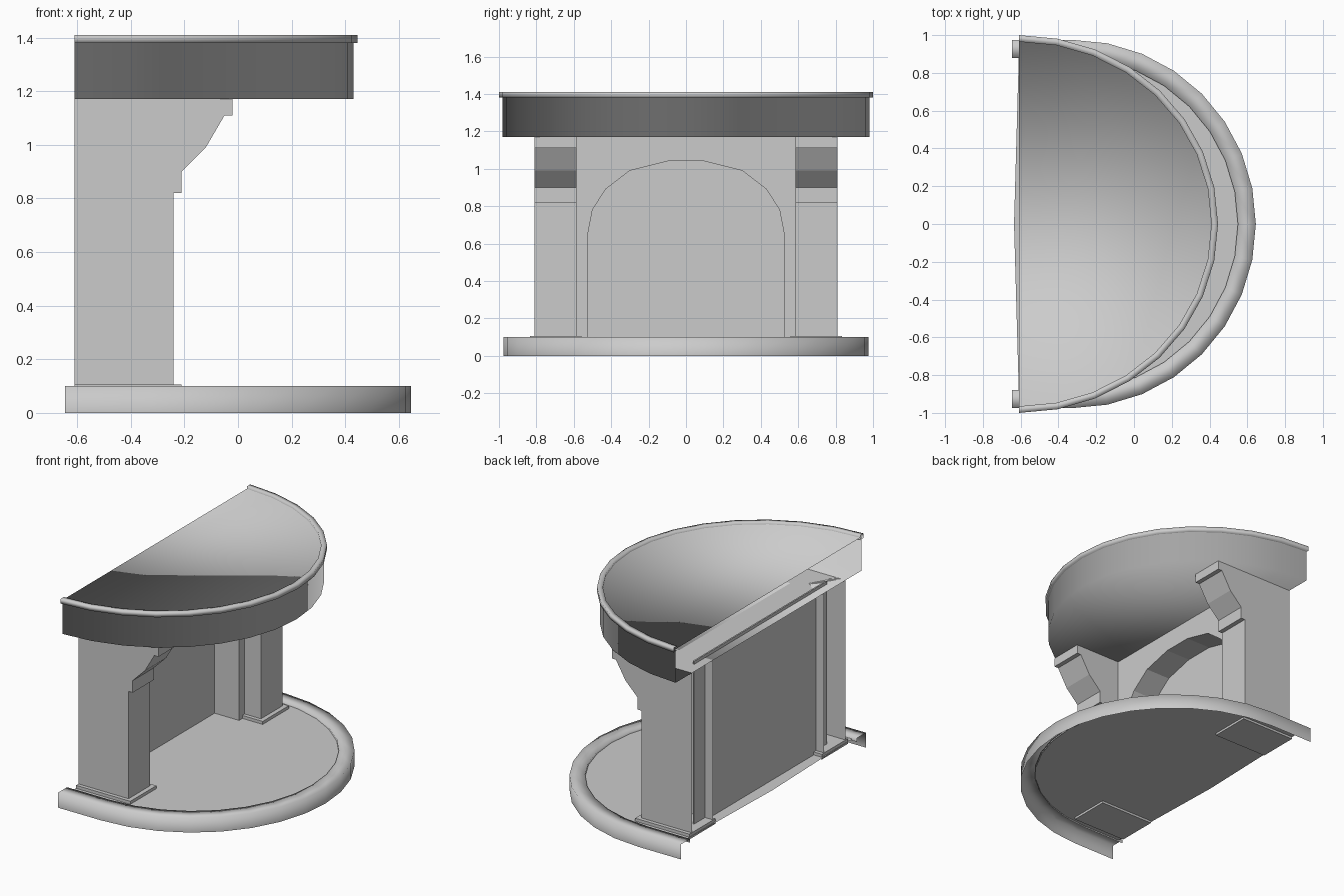
import bpy, bmesh
from math import sin, cos, pi

old = bpy.data.objects.get("Cube")
if old:
    bpy.data.objects.remove(old)

stone = bpy.data.materials.new("pale_grey_stone")
stone.use_nodes = True
GREY = (0.6, 0.6, 0.6, 1)
stone.diffuse_color = GREY
stone.node_tree.nodes["Principled BSDF"].inputs["Base Color"].default_value = GREY

BACK = -0.61
SEGMENTS = 16


def finish(name, bm, smooth=False, recalc=True):
    if recalc:
        bmesh.ops.recalc_face_normals(bm, faces=bm.faces[:])
    for f in bm.faces:
        f.smooth = smooth
    mesh = bpy.data.meshes.new(name)
    bm.to_mesh(mesh)
    bm.free()
    mesh.materials.append(stone)
    ob = bpy.data.objects.new(name, mesh)
    bpy.context.collection.objects.link(ob)
    return ob


def half_round(cx, rx, ry, tail=None):
    """Half ellipse from -y to +y bulging to +x, with optional straight tails."""
    pts = [(cx + rx * cos(a), ry * sin(a))
           for a in (-pi / 2 + pi * i / SEGMENTS for i in range(SEGMENTS + 1))]
    if tail is not None:
        pts = [(tail, -ry)] + pts + [(tail, ry)]
    return pts


def loft(bm, rows):
    """Skin a list of (outline, z) rows; returns the vertex rows."""
    rings = [[bm.verts.new((x, y, z)) for x, y in outline] for outline, z in rows]
    for low, high in zip(rings, rings[1:]):
        for j in range(len(low) - 1):
            bm.faces.new((low[j], low[j + 1], high[j + 1], high[j]))
    return rings


def prism(name, profile, axis, lo, hi, open_back=False):
    """Extrude a 2D profile (other horizontal axis, z) along x or y."""
    bm = bmesh.new()
    ends = []
    for d in (lo, hi):
        ends.append([bm.verts.new((d, u, z) if axis == "x" else (u, d, z))
                     for u, z in profile])
        bm.faces.new(ends[-1])
    n = len(profile)
    for i in range(n):
        k = (i + 1) % n
        if open_back and profile[i][0] == BACK and profile[k][0] == BACK:
            continue
        bm.faces.new((ends[0][i], ends[0][k], ends[1][k], ends[1][i]))
    return finish(name, bm)


def box(name, x0, x1, y0, y1, z0, z1):
    return prism(name, [(x0, z0), (x1, z0), (x1, z1), (x0, z1)], "y", y0, y1)


# Hearth: rounded kerb and floor sheet
def kerb_line(r):
    return half_round(-0.33, r, r, tail=-0.645)


bm = bmesh.new()
loft(bm, [(kerb_line(0.975), 0), (kerb_line(0.975), 0.1),
          (kerb_line(0.88), 0.1), (kerb_line(0.88), 0.075)])
finish("hearth_kerb", bm, smooth=True, recalc=False)

bm = bmesh.new()
floor = half_round(-0.33, 0.885, 0.885, tail=BACK) + [(-0.635, 0)]
bm.faces.new([bm.verts.new((x, y, 0.085)) for x, y in floor])
finish("hearth_floor", bm, recalc=False)

# Pilasters with stepped brackets, open at the back, on thin plinths
bracket = [(BACK, 0.085), (-0.24, 0.085), (-0.24, 0.82), (-0.21, 0.82),
           (-0.21, 0.9), (-0.12, 0.99), (-0.05, 1.11), (-0.02, 1.11),
           (-0.02, 1.17), (BACK, 1.17)]
for side, s in (("right", -1), ("left", 1)):
    y0, y1 = sorted((s * 0.585, s * 0.81))
    prism(side + "_pilaster", bracket, "y", y0, y1, open_back=True)
    box(side + "_plinth", BACK, -0.21, y0 - 0.025, y1 + 0.025, 0.07, 0.105)

# Surround with arched opening, and fire back
half_arch = [(0.525, 0.085), (0.525, 0.65), (0.5, 0.78), (0.43, 0.89),
             (0.3, 0.99), (0.1, 1.04)]
arch = [(-y, z) for y, z in half_arch] + half_arch[::-1]
outline = [(-0.585, 0.085)] + arch + [(0.585, 0.085), (0.585, 1.17), (-0.585, 1.17)]
prism("arched_surround", outline, "x", -0.545, -0.36)
box("fire_back", -0.55, -0.54, -0.7, 0.7, 0.085, 1.19)

# Mantel: half-round shell open at the back, softly shaded
bm = bmesh.new()
shell = half_round(BACK, 1.04, 0.98)
bottom, top = loft(bm, [(shell, 1.17), (shell, 1.395)])
bm.faces.new(bottom[::-1])
bm.faces.new(top[::-1])
finish("mantel_shell", bm, smooth=True, recalc=False)

# Mantel rim moulding
outer = half_round(BACK, 1.055, 1.0)
inner = half_round(BACK, 1.02, 0.965)
bm = bmesh.new()
loft(bm, [(inner, 1.38), (outer, 1.38), (outer, 1.41), (inner, 1.41), (inner, 1.39)])
finish("mantel_rim", bm, smooth=True, recalc=False)
